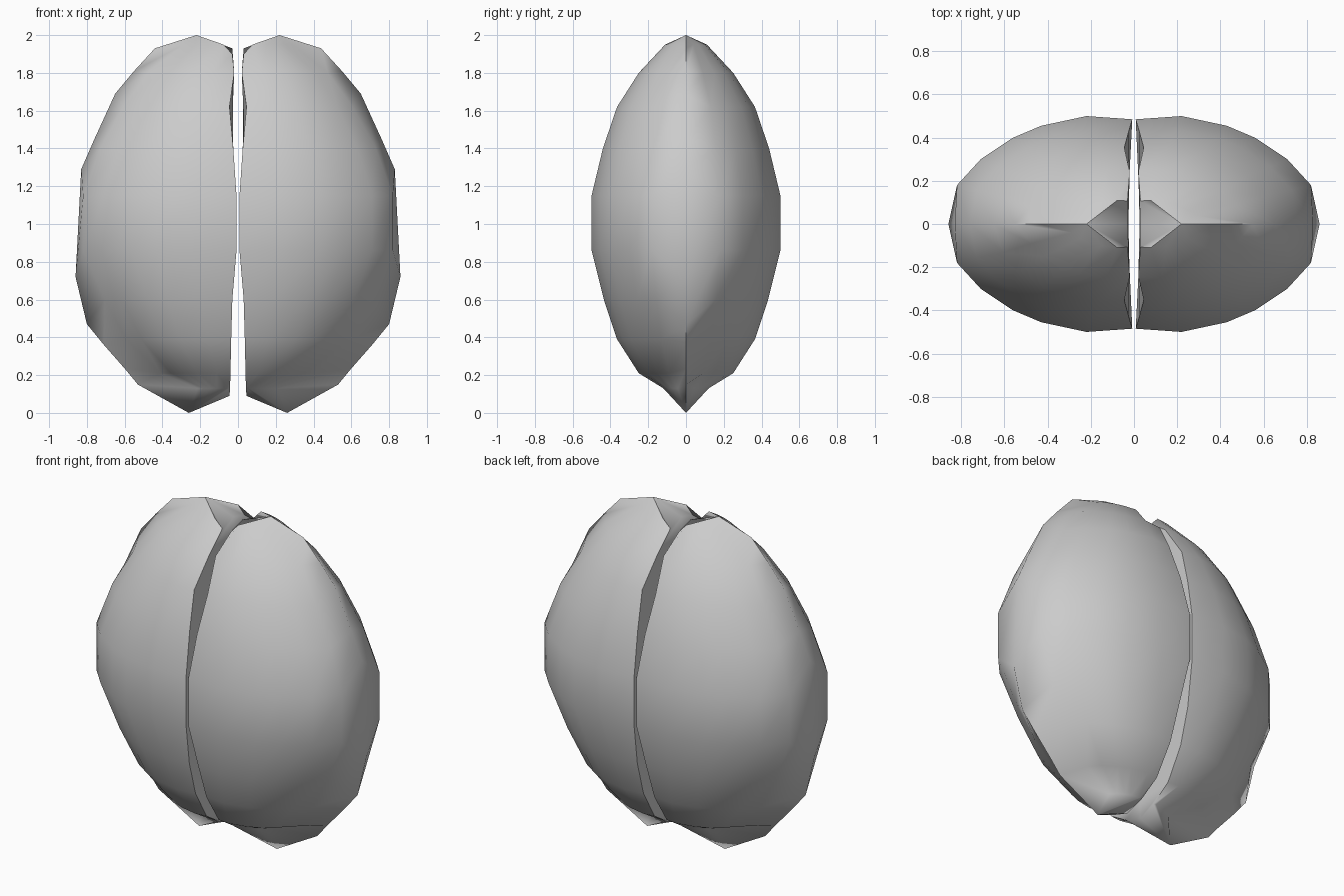
import bpy
import bmesh
import math

cube = bpy.data.objects.get("Cube")
if cube:
    bpy.data.objects.remove(cube, do_unlink=True)

grey = bpy.data.materials.new("plain grey")
grey.use_nodes = True
colour = (0.6, 0.6, 0.6, 1)
grey.diffuse_color = colour
grey.node_tree.nodes["Principled BSDF"].inputs["Base Color"].default_value = colour

# Plan outline of the widest band: x, half depth
PLAN = [(.22, .5), (.43, .455), (.56, .4), (.71, .3), (.82, .18)]
INNER_DEPTH = .485
# Levels: height, width scale, depth scale, inner edge x, outer rim x and z
LEVELS = [(.13, .26, .24, .042, .53, .15), (.21, .5, .5, .04, .60, .235),
          (.39, .72, .73, .036, .71, .36), (.60, .86, .87, .03, .80, .47),
          (.86, 1, 1, .008, .86, .72), (1.15, 1, 1, .008, .83, 1.29),
          (1.40, .89, .88, .025, .76, 1.45), (1.62, .74, .73, .045, .65, 1.69),
          (1.80, .58, .5, .02, .55, 1.81), (1.95, .35, .22, .03, .44, 1.93)]
# Corners of the inner wall and the lowest and highest points
WALL_LOW, WALL_HIGH = (.045, 0, .09), (.03, 0, 1.93)
BOTTOM, TOP = (.26, 0, 0), (.22, 0, 2)
INNER_TOP = 1.9


def build_half(name, angle):
    bm = bmesh.new()
    rings = []
    for n, (z, width, depth, inner_x, rim_x, rim_z) in enumerate(LEVELS):
        # Middle of the slightly hollow inner wall
        if n == 0:
            middle = WALL_LOW
        elif n == len(LEVELS) - 1:
            middle = WALL_HIGH
        else:
            middle = (.044 - .01 * z, 0, z)
        front = [(inner_x, -INNER_DEPTH * depth, min(z, INNER_TOP))]
        front += [(x * width, -y * depth, z) for x, y in PLAN]
        back = [(x, -y, h) for x, y, h in reversed(front)]
        points = [middle] + front + [(rim_x, 0, rim_z)] + back
        rings.append([bm.verts.new(p) for p in points])

    # Shell and inner wall between levels
    count = len(rings[0])
    for a, b in zip(rings, rings[1:]):
        for i in range(count):
            j = (i + 1) % count
            bm.faces.new((a[i], a[j], b[j], b[i]))
    # Lower and upper ends
    for ring, point in ((rings[0], BOTTOM), (rings[-1], TOP)):
        apex = bm.verts.new(point)
        for i in range(count):
            bm.faces.new((ring[i], ring[(i + 1) % count], apex))

    bmesh.ops.recalc_face_normals(bm, faces=bm.faces)
    mesh = bpy.data.meshes.new(name)
    bm.to_mesh(mesh)
    bm.free()
    mesh.materials.append(grey)
    half = bpy.data.objects.new(name, mesh)
    half.rotation_euler.z = angle
    bpy.context.collection.objects.link(half)
    bpy.ops.object.select_all(action='DESELECT')
    half.select_set(True)
    bpy.context.view_layer.objects.active = half
    bpy.ops.object.shade_smooth_by_angle(angle=math.radians(68))


build_half("left_half", 0)
build_half("right_half", math.pi)
